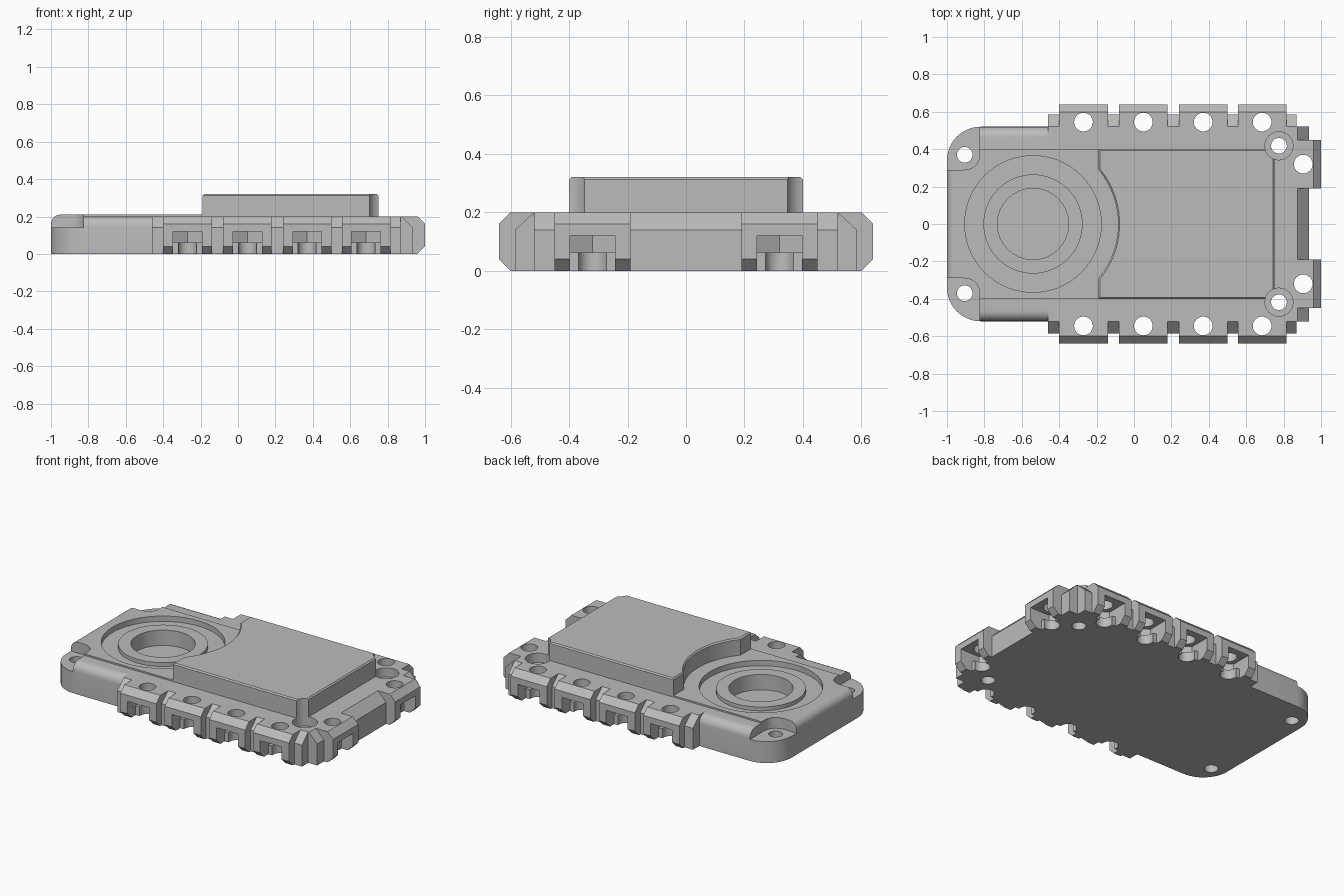
import bpy, bmesh
from math import cos, sin, radians, pi
from mathutils import Matrix

if "Cube" in bpy.data.objects:
    bpy.data.objects.remove(bpy.data.objects["Cube"])

grey = bpy.data.materials.new("matte_grey")
grey.use_nodes = True
COLOUR = (0.5, 0.5, 0.5, 1)
grey.diffuse_color = COLOUR
grey.node_tree.nodes["Principled BSDF"].inputs["Base Color"].default_value = COLOUR

TOP = 0.2


def arc(cx, cy, r, start, end, n=12):
    steps = [radians(start + (end - start) * i / n) for i in range(n + 1)]
    return [(cx + r * cos(a), cy + r * sin(a)) for a in steps]


def prism(name, pts, lo, hi, axis="z", place=None, round_top=0, segs=1, skip_x=None):
    """Extrude a 2D outline along an axis, optionally rounding its upper edges."""
    put = {"z": lambda a, b, t: (a, b, t),
           "y": lambda a, b, t: (a, t, b),
           "x": lambda a, b, t: (t, a, b)}[axis]
    bm = bmesh.new()
    face = bm.faces.new([bm.verts.new(put(a, b, lo)) for a, b in pts])
    out = bmesh.ops.extrude_face_region(bm, geom=[face])["geom"]
    shift = [h - l for h, l in zip(put(0, 0, hi), put(0, 0, lo))]
    bmesh.ops.translate(bm, vec=shift, verts=[v for v in out if isinstance(v, bmesh.types.BMVert)])
    bmesh.ops.recalc_face_normals(bm, faces=bm.faces)
    if round_top:
        rim = [e for e in bm.edges if all(abs(v.co.z - hi) < 1e-5 for v in e.verts)
               and not (skip_x is not None and all(abs(v.co.x - skip_x) < 1e-5 for v in e.verts))]
        bmesh.ops.bevel(bm, geom=rim, offset=round_top, segments=segs, profile=0.5, affect="EDGES")
    if place:
        bm.transform(place)
    mesh = bpy.data.meshes.new(name)
    bm.to_mesh(mesh)
    bm.free()
    mesh.materials.append(grey)
    ob = bpy.data.objects.new(name, mesh)
    bpy.context.collection.objects.link(ob)
    return ob


def box(name, x0, x1, y0, y1, z0, z1, place=None):
    return prism(name, [(x0, y0), (x1, y0), (x1, y1), (x0, y1)], z0, z1, place=place)


def disc(name, x, y, r, z0, z1, n=48, place=None, turn=0):
    return prism(name, arc(x, y, r, turn, turn + 360, n)[:-1], z0, z1, place=place)


def combine(target, tool, operation, keep=False):
    mod = target.modifiers.new("shape", "BOOLEAN")
    mod.operation, mod.solver, mod.object = operation, "EXACT", tool
    bpy.context.view_layer.objects.active = target
    bpy.ops.object.modifier_apply(modifier=mod.name)
    if not keep:
        bpy.data.objects.remove(tool)


# Chamfered body: long sides, then the right end
body = prism("base_body", [(-.585, 0), (.585, 0), (.585, .14), (.52, TOP), (-.52, TOP), (-.585, .14)],
             -.46, .87, axis="x")
combine(body, prism("end_step", [(.3, 0), (.935, 0), (.935, .14), (.875, TOP), (.3, TOP)],
                    -.52, .52, axis="y"), "UNION")

# Rounded end with soft upper edges
outline = ([(-.4, -.52), (-.4, .52)] + arc(-.82, .34, .18, 90, 180)
           + arc(-.82, -.34, .18, 180, 270))
combine(body, prism("rounded_end", outline, 0, TOP, round_top=.055, segs=6, skip_x=-.4), "UNION")

# Thin raised deck
deck = [(-.05, .15), (-.05, .21)] + arc(-.95, .16, .05, 90, 180, 6) + [(-1, .15)]
combine(body, prism("deck", deck, -.4, .4, axis="y"), "UNION")

# Tabs around the rim; local origin is at the tab's screw hole, +x points outward
spots = [Matrix.Translation((x, s * .545, 0)) @ Matrix.Rotation(s * pi / 2, 4, "Z")
         for s in (-1, 1) for x in (-.27, .05, .37, .685)]
spots += [Matrix.Translation((.905, s * .32, 0)) for s in (-1, 1)]
tab_profile = [(-.1, 0), (.055, 0), (.095, .04), (.095, .16), (.055, TOP), (-.1, TOP)]
for place in spots:
    combine(body, prism("tab", tab_profile, -.13, .13, axis="y", place=place), "UNION")

# Nut pockets, open outward and downward, with a hole through each tab
for place in spots:
    combine(body, box("slot", .012, .2, -.077, .077, -.1, .12, place), "DIFFERENCE")
    combine(body, disc("nut_seat", 0, 0, .089, .062, .12, 6, place), "DIFFERENCE")
    combine(body, disc("tab_hole", 0, 0, .05, -.1, .4, 32, place), "DIFFERENCE")

# Round socket: shallow groove, raised ring and deeper bore
combine(body, disc("groove", -.54, 0, .365, .175, .4, 72), "DIFFERENCE")
combine(body, disc("ring", -.54, 0, .265, .15, .2, 64), "UNION")
combine(body, disc("bore", -.54, 0, .19, .1, .4, 64), "DIFFERENCE")

# Corner screw pockets at the rounded end
for s in (-1, 1):
    notch = [(-1.1, .7), (-1.1, .29)] + arc(-.905, .37, .08, -90, 0, 10) + [(-.825, .7)]
    notch = [(x, s * y) for x, y in notch]
    combine(body, prism("corner_notch", notch, .14, .5), "DIFFERENCE")
    combine(body, disc("corner_hole", -.905, s * .37, .042, -.1, .4, 32), "DIFFERENCE")

# Raised cover with a concave bite beside the socket
cover = prism("cover", [(.75, -.4), (.75, .4), (-.19, .4)] + arc(-.54, 0, .455, 39.7, -39.7, 24)
              + [(-.19, -.4)], TOP, .32, round_top=.008)

# Counterbored screws that also scoop the cover's corners
for s in (-1, 1):
    bore = disc("counterbore", .775, s * .418, .075, .14, .5, 40)
    combine(body, bore, "DIFFERENCE", keep=True)
    combine(cover, bore, "DIFFERENCE")
    combine(body, disc("screw_hole", .775, s * .418, .042, -.1, .4, 32), "DIFFERENCE")

# Smooth the curved walls, keep the hard edges
for ob in (body, cover):
    bpy.ops.object.select_all(action="DESELECT")
    ob.select_set(True)
    bpy.context.view_layer.objects.active = ob
    bpy.ops.object.shade_smooth_by_angle(angle=radians(30))
